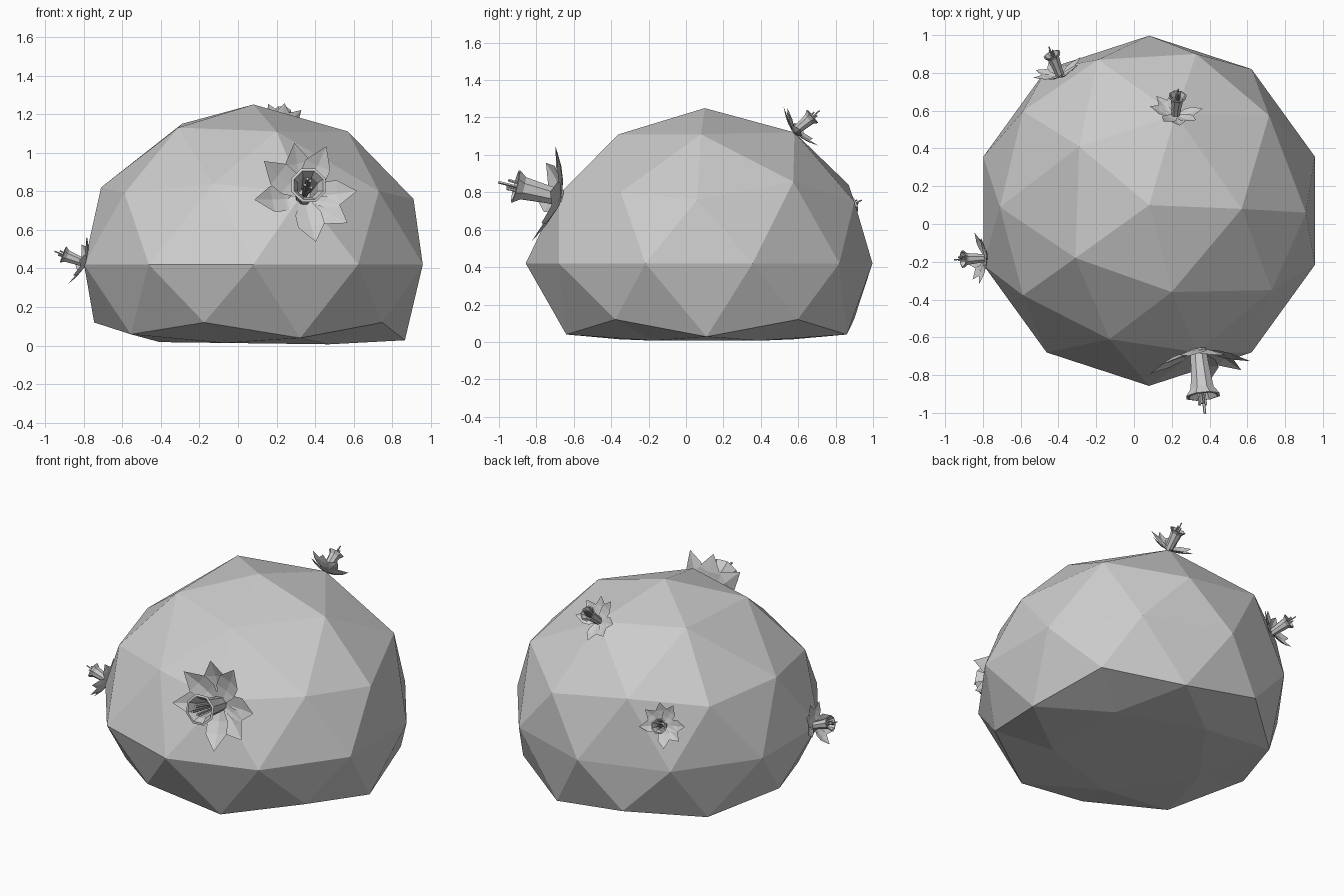
import bpy, bmesh, math
from mathutils import Vector, Matrix

if "Cube" in bpy.data.objects:
    bpy.data.objects.remove(bpy.data.objects["Cube"])


def make_object(name, bm):
    bmesh.ops.recalc_face_normals(bm, faces=bm.faces)
    mesh = bpy.data.meshes.new(name)
    bm.to_mesh(mesh)
    bm.free()
    obj = bpy.data.objects.new(name, mesh)
    bpy.context.collection.objects.link(obj)
    return obj


# Boulder: low-poly icosphere with a squashed underside
def build_boulder():
    bm = bmesh.new()
    bmesh.ops.create_icosphere(bm, subdivisions=2, radius=1)
    for v in bm.verts:
        x, y, z = v.co
        shift = 0.07 if abs(z) < 0.1 else 0.11
        if z > -0.1:
            height = 0.42 + 0.83 * z
        elif z > -0.48:
            height = 0.12
        elif z > -0.6:
            height = 0.045 - 0.02 * x
        else:
            height = 0.012 - 0.012 * x
        v.co = (0.08 + 0.923 * x, shift + 0.927 * y, height)
    # small chips that make the stone uneven
    chips = [(0.08, 0.10, 1.25), (0.2, -0.36, 1.11), (-0.31, -0.18, 1.13),
             (-0.29, 0.41, 1.15), (0.22, 0.58, 1.12), (0.57, 0.08, 1.11),
             (-0.71, 0.09, 0.82), (0.91, 0.06, 0.76), (-0.13, -0.61, 0.84),
             (0.33, 0.90, 0.75), (-0.19, 0.87, 0.84), (0.73, -0.35, 0.80)]
    for c in chips:
        p = Vector(c)
        min(bm.verts, key=lambda v: (v.co - p).length).co = p
    return make_object("boulder", bm)


# Petals: curved pointed leaves with a centre crease
def build_petals(bm):
    rows = [(0.02, 0.025, 0.0), (0.10, 0.068, 0.015),
            (0.17, 0.070, 0.04), (0.27, 0.0, 0.095)]
    for i, deg in enumerate((2, 65, 101, 142, 188, 280, 323)):
        turn = Matrix.Rotation(math.radians(deg), 4, 'Z')
        lift = 0.01 * (i % 2)
        prev = None
        for r, w, h in rows:
            pts = [(r, -w, h + lift + w * 0.25), (r, 0, h + lift),
                   (r, w, h + lift + w * 0.25)]
            if w == 0:
                pts = [pts[1]]
            ring = [bm.verts.new(turn @ Vector(p)) for p in pts]
            if prev:
                for a in (0, 1):
                    if len(ring) == 3:
                        bm.faces.new((prev[a], prev[a + 1], ring[a + 1], ring[a]))
                    else:
                        bm.faces.new((prev[a], prev[a + 1], ring[0]))
            prev = ring


# Trumpet: open eight-sided cup, outer and inner wall with a flared lip
def build_trumpet(bm, sides=8):
    profile = [(0.045, 0.0), (0.052, 0.09), (0.066, 0.215), (0.096, 0.255),
               (0.082, 0.258), (0.058, 0.215), (0.042, 0.09), (0.034, 0.03)]
    rings = []
    for r, h in profile:
        rings.append([bm.verts.new((r * math.cos(math.tau * (k + .5) / sides),
                                    r * math.sin(math.tau * (k + .5) / sides), h))
                      for k in range(sides)])
    for a, b in zip(rings, rings[1:]):
        for k in range(sides):
            n = (k + 1) % sides
            bm.faces.new((a[k], a[n], b[n], b[k]))
    bm.faces.new(rings[0])
    bm.faces.new(rings[-1])


# Stamens: thin rods fanning out of the trumpet
def build_stamens(bm):
    for k in range(4):
        ang = math.tau * k / 4 + 0.4
        lean = 0.025 if k else 0.0
        end = 0.30 if k else 0.35
        tip = Vector((lean * math.cos(ang), lean * math.sin(ang), end))
        root = Vector((tip.x * 0.4, tip.y * 0.4, 0.03))
        d = tip - root
        m = Matrix.Translation((root + tip) / 2) @ d.to_track_quat('Z', 'Y').to_matrix().to_4x4()
        bmesh.ops.create_cone(bm, cap_ends=True, segments=5, radius1=0.006,
                              radius2=0.008, depth=d.length, matrix=m)


build_boulder()

# Flowers: position, facing direction, size
flowers = {
    "front": ((0.34, -0.665, 0.77), (0.10, -0.96, 0.24), 1.0),
    "left": ((-0.785, -0.18, 0.425), (-0.93, -0.05, 0.36), 0.51),
    "top": ((0.22, 0.575, 1.12), (0.08, 0.76, 0.64), 0.52),
    "back": ((-0.39, 0.785, 0.69), (-0.34, 0.86, 0.38), 0.51),
}
parts = {"petals": build_petals, "trumpet": build_trumpet, "stamens": build_stamens}
for place, (pos, facing, size) in flowers.items():
    frame = (Matrix.Translation(pos)
             @ Vector(facing).to_track_quat('Z', 'Y').to_matrix().to_4x4()
             @ Matrix.Scale(size, 4))
    for part, build in parts.items():
        bm = bmesh.new()
        build(bm)
        bm.transform(frame)
        make_object(place + "_flower_" + part, bm)
